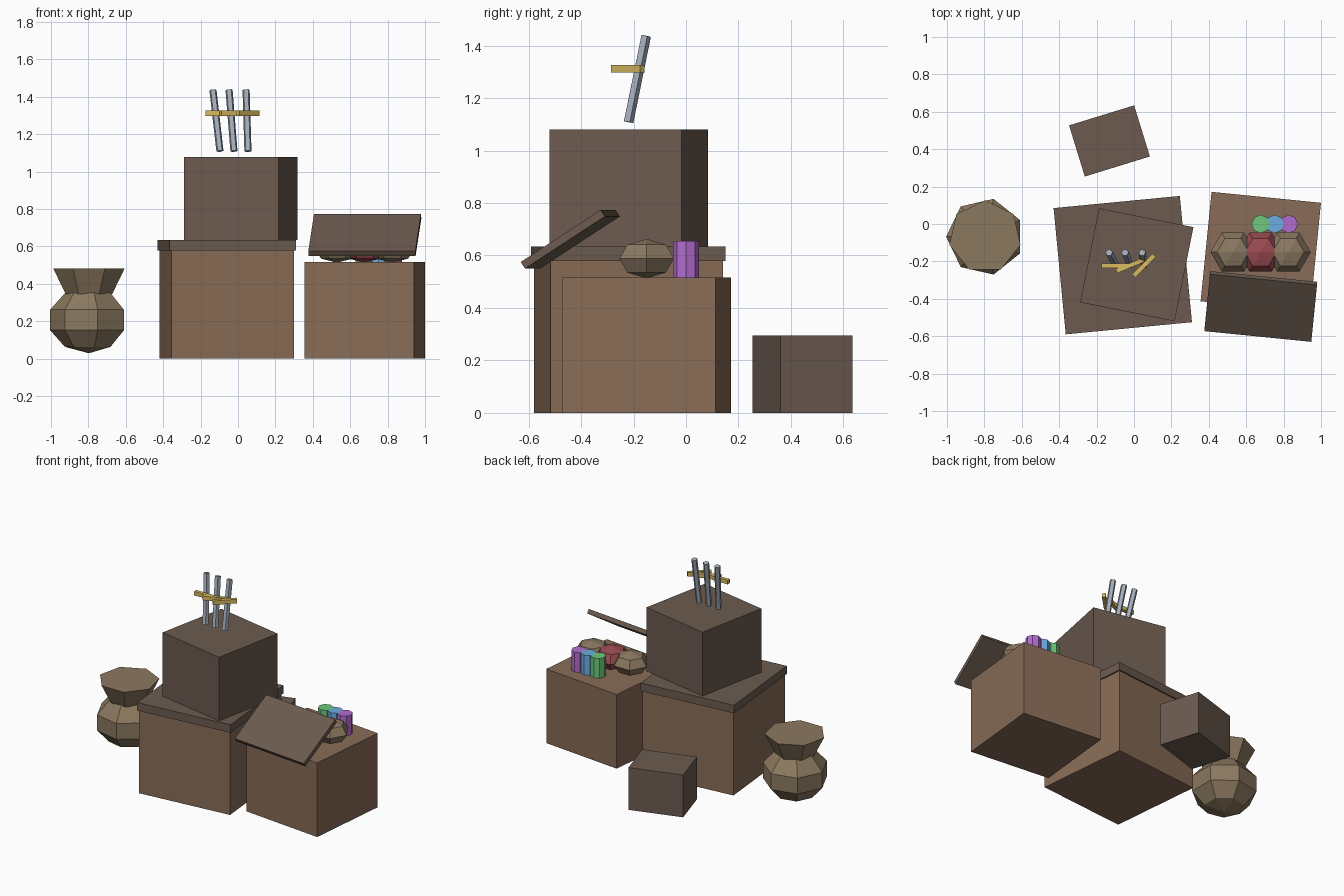
import bpy
from math import radians

if "Cube" in bpy.data.objects:
    bpy.data.objects.remove(bpy.data.objects["Cube"])


def material(name, r, g, b):
    m = bpy.data.materials.new(name)
    m.diffuse_color = (r, g, b, 1)
    m.use_nodes = True
    m.node_tree.nodes["Principled BSDF"].inputs["Base Color"].default_value = m.diffuse_color
    return m


WOOD = material("wood", 0.25, 0.15, 0.095)
DARK_WOOD = material("dark_wood", 0.15, 0.105, 0.08)
CLAY = material("clay", 0.26, 0.19, 0.115)
SACK = material("sack", 0.26, 0.19, 0.12)
RED = material("red_cloth", 0.32, 0.07, 0.08)
GREEN = material("green_glass", 0.15, 0.58, 0.2)
BLUE = material("blue_glass", 0.15, 0.42, 0.75)
PURPLE = material("purple_glass", 0.45, 0.15, 0.62)
STEEL = material("steel", 0.38, 0.43, 0.5)
BRASS = material("brass", 0.7, 0.5, 0.12)


def finish(name, mat, scale=(1, 1, 1)):
    o = bpy.context.object
    o.name = name
    o.scale = scale
    o.data.materials.append(mat)
    return o


def box(name, loc, size, mat, rot_z=0, rot_x=0):
    bpy.ops.mesh.primitive_cube_add(size=1, location=loc,
                                    rotation=(radians(rot_x), 0, radians(rot_z)))
    return finish(name, mat, size)


def cylinder(name, sides, r, h, loc, mat, rot=(0, 0, 0)):
    bpy.ops.mesh.primitive_cylinder_add(vertices=sides, radius=r, depth=h,
                                        location=loc, rotation=rot)
    return finish(name, mat)


def ball(name, sides, rings, loc, scale, mat, rot_z):
    bpy.ops.mesh.primitive_uv_sphere_add(segments=sides, ring_count=rings, radius=1,
                                         location=loc, rotation=(0, 0, radians(rot_z)))
    return finish(name, mat, scale)


# Main crate with its lid and the block stacked on top
box("main_crate", (-0.06, -0.22, 0.29), (0.66, 0.66, 0.58), WOOD, 5.5)
box("main_crate_lid", (-0.06, -0.22, 0.607), (0.678, 0.678, 0.056), DARK_WOOD, 5.5)
box("upper_block", (0.015, -0.218, 0.857), (0.515, 0.513, 0.445), DARK_WOOD, -11.3)

# Open crate on the right with its tilted lid
box("open_crate", (0.678, -0.15, 0.2585), (0.588, 0.588, 0.517), WOOD, -5.7)
box("tilted_lid", (0.678, -0.441, 0.662), (0.575, 0.365, 0.03), DARK_WOOD, -5.7, 33)

# Small block behind
box("small_block", (-0.131, 0.444, 0.1475), (0.364, 0.286, 0.295), DARK_WOOD, 17.1)

# Bundles and bottles on the open crate
for i, mat in enumerate((SACK, RED, SACK)):
    ball(f"bundle_{i + 1}", 6, 4, (0.529 + 0.148 * i, -0.15, 0.588),
         (0.12, 0.12, 0.075), mat, 90)
for i, mat in enumerate((GREEN, BLUE, PURPLE)):
    cylinder(f"bottle_{i + 1}", 8, 0.049, 0.138, (0.677 + 0.075 * i, 0, 0.586), mat)

# Seven-sided pot: round body and flared neck
POT = (-0.797, -0.068)
ball("pot_body", 7, 5, (*POT, 0.207), (0.218, 0.218, 0.178), CLAY, 90)
bpy.ops.mesh.primitive_cone_add(vertices=7, radius1=0.128, radius2=0.195, depth=0.135,
                                location=(*POT, 0.4135))
finish("pot_neck", CLAY)

# Three leaning blades with fanned-out crossguards
for i, lean in enumerate((-0.114, -0.08, -0.03)):
    x = -0.097 + 0.075 * i
    cylinder(f"blade_{i + 1}", 5, 0.02, 0.335,
             (x + 0.16 * lean, -0.187, 1.273), STEEL, (-0.2, lean, 0))
    box(f"crossguard_{i + 1}", (x, -0.222, 1.312), (0.155, 0.024, 0.028), BRASS, 22.5 * i)
